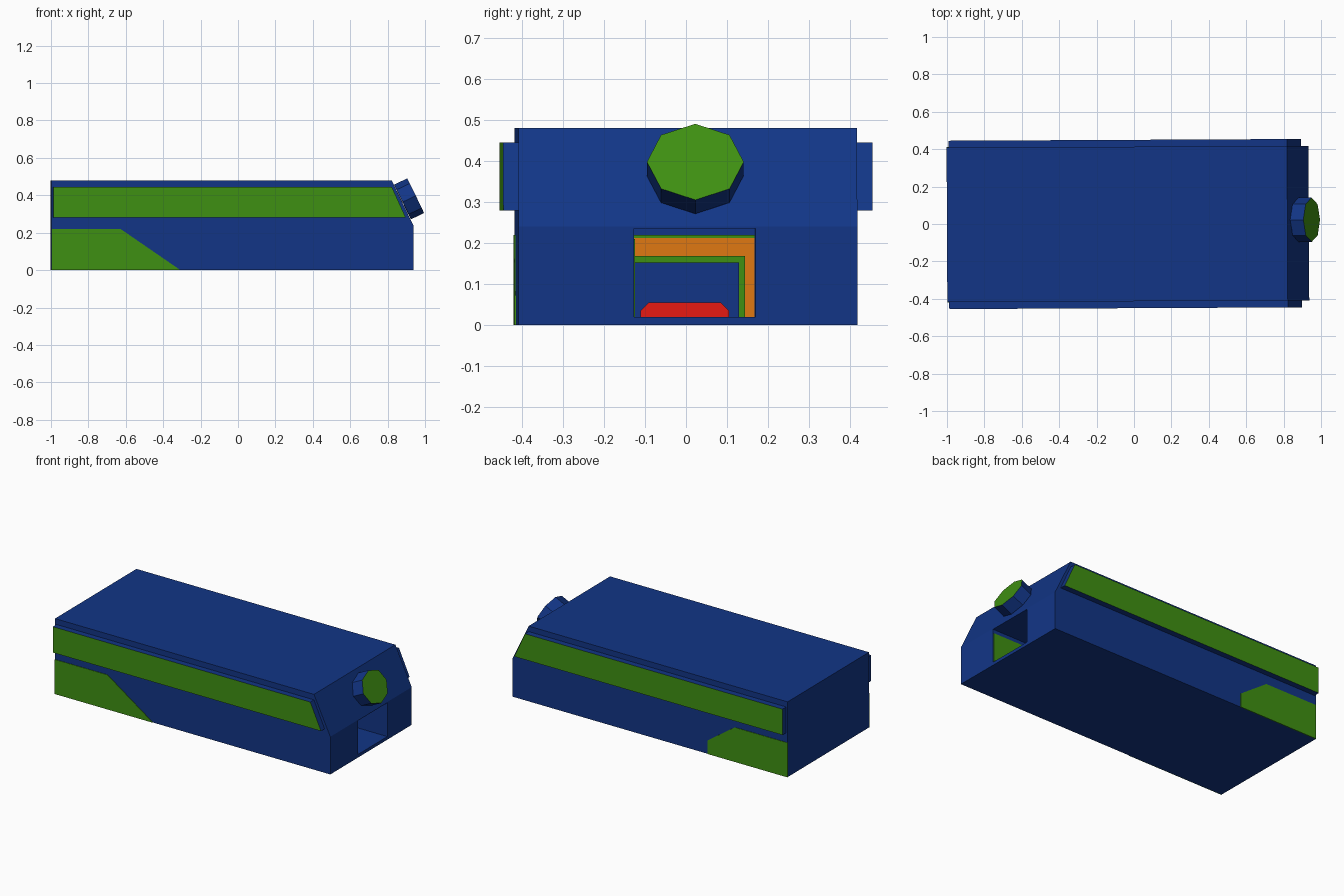
import bpy, bmesh, math
from mathutils import Vector

if "Cube" in bpy.data.objects:
    bpy.data.objects.remove(bpy.data.objects["Cube"])

YAW = 0.005  # slight turn shared by all parts


def material(name, rgb):
    m = bpy.data.materials.new(name)
    m.use_nodes = True
    m.diffuse_color = (*rgb, 1)
    m.node_tree.nodes["Principled BSDF"].inputs["Base Color"].default_value = (*rgb, 1)
    return m


BLUE = material("deep blue", (0.006, 0.036, 0.24))
GREEN = material("leaf green", (0.05, 0.28, 0.006))
ORANGE = material("orange", (0.75, 0.19, 0.006))
RED = material("red", (0.8, 0.01, 0.006))


def loft(name, ring_a, ring_b, mats, rule=None):
    """Closed solid between two matching rings; rule picks a material from a face normal."""
    bm = bmesh.new()
    a = [bm.verts.new(p) for p in ring_a]
    b = [bm.verts.new(p) for p in ring_b]
    bm.faces.new(a)
    bm.faces.new(b[::-1])
    for i in range(len(a)):
        j = (i + 1) % len(a)
        bm.faces.new((a[i], b[i], b[j], a[j]))
    bmesh.ops.recalc_face_normals(bm, faces=bm.faces)
    bm.normal_update()
    for f in bm.faces:
        f.material_index = int(bool(rule and rule(f.normal)))
    mesh = bpy.data.meshes.new(name)
    bm.to_mesh(mesh)
    bm.free()
    for m in mats:
        mesh.materials.append(m)
    ob = bpy.data.objects.new(name, mesh)
    ob.rotation_euler.z = YAW
    bpy.context.collection.objects.link(ob)
    return ob


def side_solid(name, profile, y0, y1, mats, rule=None):
    return loft(name, [(x, y0, z) for x, z in profile], [(x, y1, z) for x, z in profile], mats, rule)


def end_solid(name, profile, x0, x1, mats, rule=None):
    return loft(name, [(x0, y, z) for y, z in profile], [(x1, y, z) for y, z in profile], mats, rule)


def rect(a0, a1, b0, b1):
    return [(a0, b0), (a1, b0), (a1, b1), (a0, b1)]


# Main body with a sloping upper end
HALF = 0.413
body = side_solid("body", [(-1, 0), (0.935, 0), (0.935, 0.24), (0.82, 0.48), (-1, 0.48)],
                  -HALF, HALF, [BLUE])

# Opening cut into the end
Y0, Y1, Z0, Z1, BACK = -0.132, 0.165, 0.02, 0.235, 0.5
cutter = end_solid("opening_cutter", rect(Y0, Y1, Z0, Z1), BACK, 1.1, [BLUE])
cutter.hide_render = True
cut = body.modifiers.new("opening", 'BOOLEAN')
cut.operation = 'DIFFERENCE'
cut.solver = 'EXACT'
cut.object = cutter
bpy.context.view_layer.objects.active = body
bpy.ops.object.modifier_apply(modifier=cut.name)
bpy.data.objects.remove(cutter)

# Side rails, coloured on the outer face, and lower side panels
rail = [(-0.99, 0.28), (0.895, 0.28), (0.82, 0.445), (-0.99, 0.445)]
panels = {-1: [(-1, 0), (-0.31, 0), (-0.63, 0.22), (-1, 0.22)],
          1: [(-1, 0), (-0.44, 0), (-0.44, 0.087), (-0.63, 0.22), (-1, 0.22)]}
for side, label in ((-1, "front"), (1, "back")):
    side_solid(label + "_rail", rail, side * (HALF - 0.01), side * 0.45, [BLUE, GREEN],
               lambda n, s=side: n.y * s > 0.9)
    side_solid(label + "_lower_panel", panels[side], side * (HALF - 0.002),
               side * (HALF + 0.003), [GREEN])

# Eight-sided knob on the slope, green on its outer face
axis = Vector((0.9, 0, 0.435)).normalized()
up = Vector((-axis.z, 0, axis.x))
face_centre = Vector((0.95, 0.018, 0.398))
ring = [face_centre + up * 0.103 * math.cos(k * math.pi / 4)
        + Vector((0, 0.118, 0)) * math.sin(k * math.pi / 4) for k in range(8)]
loft("knob", [p - axis * 0.078 for p in ring], ring, [BLUE, GREEN],
     lambda n: n.dot(axis) > 0.9)

# Layers inside the opening
end_solid("opening_back", rect(Y0, Y1, Z0, 0.212), BACK - 0.01, BACK + 0.006, [ORANGE])
end_solid("opening_back_edge", rect(Y0, Y1, 0.212, 0.22), BACK - 0.01, BACK + 0.006, [GREEN])
end_solid("inner_frame", rect(Y0, 0.141, Z0, 0.168), BACK, BACK + 0.015, [GREEN])
end_solid("inner_block", rect(Y0, 0.127, Z0, 0.153), BACK, BACK + 0.03, [BLUE])
end_solid("inner_step", [(-0.114, Z0), (0.102, Z0), (0.102, 0.035), (0.082, 0.055),
                         (-0.094, 0.055), (-0.114, 0.035)], BACK, BACK + 0.036, [RED])
side_solid("opening_side_panel", rect(BACK, 0.93, Z0, 0.21), Y0 - 0.002, Y0 + 0.003, [GREEN])
